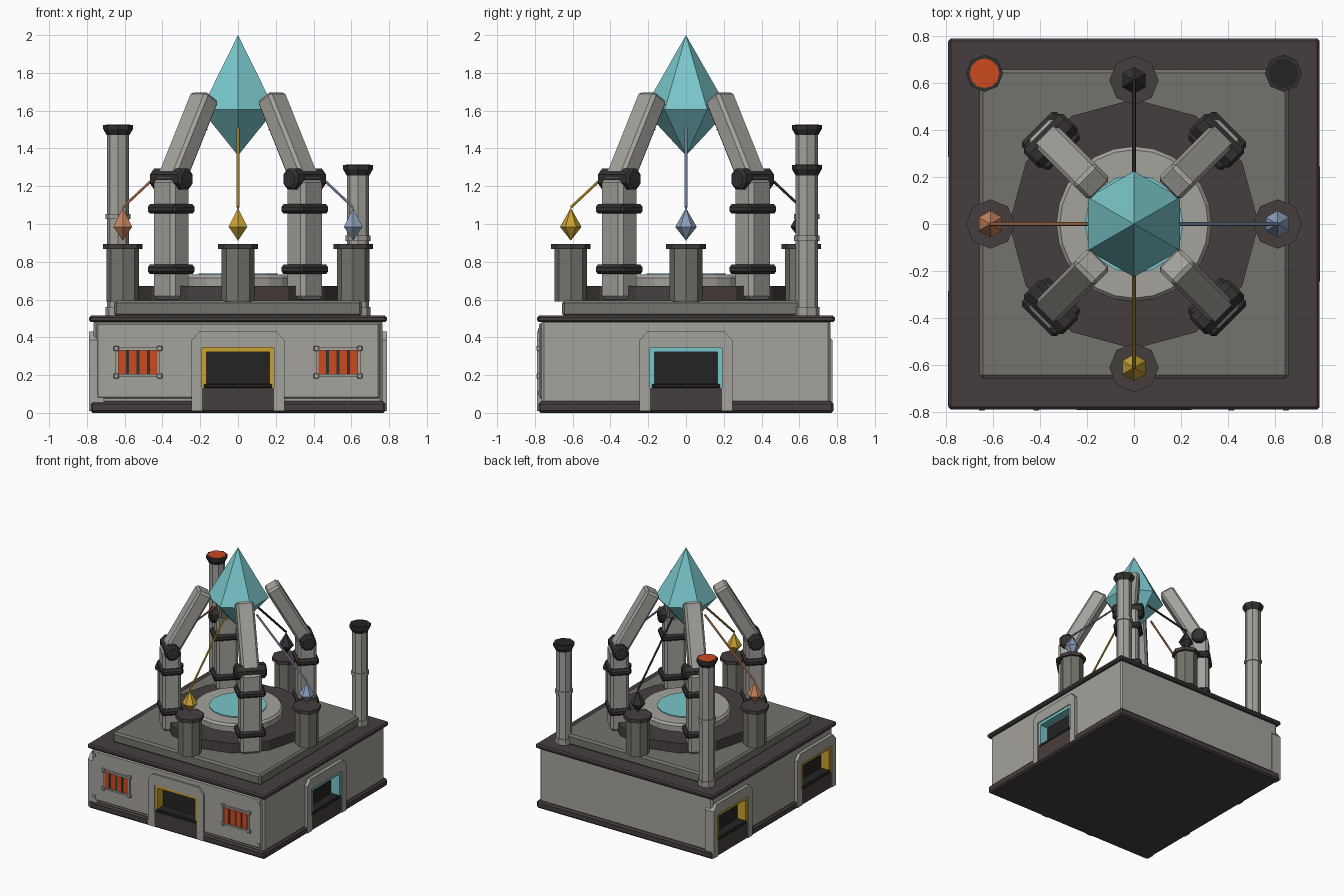
import bpy, bmesh, math
from mathutils import Matrix, Vector

cube = bpy.data.objects.get("Cube")
if cube:
    bpy.data.objects.remove(cube, do_unlink=True)


def material(name, *rgb):
    m = bpy.data.materials.new(name)
    m.use_nodes = True
    m.diffuse_color = (*rgb, 1)
    m.node_tree.nodes["Principled BSDF"].inputs["Base Color"].default_value = (*rgb, 1)
    return m


STONE = material("pale_stone", .37, .36, .33)
SLATE = material("slate", .17, .175, .147)
DARK = material("dark_brown", .062, .048, .047)
IRON = material("iron", .034, .030, .029)
BLACK = material("black", .017, .017, .017)
TEAL = material("teal_crystal", .19, .56, .59)
GOLD = material("gold", .58, .36, .03)
COPPER = material("copper", .56, .23, .11)
SILVER = material("silver_blue", .26, .35, .50)
ORANGE = material("ember_orange", .60, .07, .015)


def turn(deg, axis='Z'):
    return Matrix.Rotation(math.radians(deg), 4, axis)


def move(x, y, z):
    return Matrix.Translation((x, y, z))


def finish(name, bm, mat, mx):
    bmesh.ops.recalc_face_normals(bm, faces=bm.faces)
    bm.transform(mx)
    me = bpy.data.meshes.new(name)
    bm.to_mesh(me)
    bm.free()
    me.materials.append(mat)
    ob = bpy.data.objects.new(name, me)
    bpy.context.collection.objects.link(ob)
    return ob


def box(name, x, y, z, mat, mx=Matrix(), bevel=0):
    """Box from (min, max) pairs."""
    bm = bmesh.new()
    bmesh.ops.create_cube(bm, size=1)
    for v in bm.verts:
        v.co = [lo + (hi - lo) * (c + .5) for (lo, hi), c in zip((x, y, z), v.co)]
    if bevel:
        bmesh.ops.bevel(bm, geom=bm.edges[:], offset=bevel, segments=1, affect='EDGES')
    return finish(name, bm, mat, mx)


def stack(name, profile, sides, mat, mx=Matrix(), spin=0):
    """Faceted solid from (radius, height) steps; zero radius makes a point."""
    bm = bmesh.new()
    rings = []
    for r, z in profile:
        angles = [math.radians(spin) + math.tau * i / sides for i in range(sides)]
        pts = [(r * math.cos(a), r * math.sin(a), z) for a in angles]
        rings.append([bm.verts.new(p) for p in pts] if r else [bm.verts.new((0, 0, z))])
    for a, b in zip(rings, rings[1:]):
        for i in range(sides):
            j = (i + 1) % sides
            quad = [a[i % len(a)], a[j % len(a)], b[j % len(b)], b[i % len(b)]]
            bm.faces.new(list(dict.fromkeys(quad)))
    for end in (rings[0], rings[-1]):
        if len(end) > 2:
            bm.faces.new(end)
    return finish(name, bm, mat, mx)


def arch(name, outline, front, back, mat, mx):
    """Half outline (x, z) mirrored into a U shape and extruded in depth."""
    pts = outline + [(-x, z) for x, z in reversed(outline)]
    n, h = len(pts), len(pts) // 2
    bm = bmesh.new()
    f = [bm.verts.new((x, front, z)) for x, z in pts]
    b = [bm.verts.new((x, back, z)) for x, z in pts]
    for i in range(n):
        j = (i + 1) % n
        bm.faces.new((f[i], f[j], b[j], b[i]))
    for ring in (f, b):
        bm.faces.new(ring)
    return finish(name, bm, mat, mx)


def square(name, half, z, mat, bevel):
    return box(name, (-half, half), (-half, half), z, mat, bevel=bevel)


# Base block, trims and platform
square("base_trim", .782, (0, .06), DARK, .012)
walls = square("base_walls", .765, (.05, .49), STONE, .012)
panel = box("front_panel", (-.75, .75), (-.777, -.755), (.075, .475), STONE, bevel=.008)
square("roof_slab", .788, (.48, .515), DARK, .01)
square("platform", .656, (.51, .595), SLATE, .014)

for x in (-.73, .73):
    for z in (.105, .437):
        box("panel_bolt", (x - .011, x + .011), (-.784, -.77), (z - .011, z + .011), STONE)


# Doorways: one front, one right-hand wall, two on the opposite wall
def doorway(angle, offset, metal):
    mx = turn(angle) @ move(offset, 0, 0)
    cutter = box("doorway_cutter", (-.19, .19), (-.9, -.7), (.1, .345), BLACK, mx)
    for target in (walls, panel):
        mod = target.modifiers.new("doorway", 'BOOLEAN')
        mod.object, mod.solver = cutter, 'EXACT'
        with bpy.context.temp_override(object=target, active_object=target):
            bpy.ops.object.modifier_apply(modifier=mod.name)
    bpy.data.objects.remove(cutter, do_unlink=True)
    outer = [(.19, .01), (.245, .01), (.245, .385), (.205, .43)]
    arch("door_surround", [(.19, .345), *outer], -.79, -.71, STONE, mx)
    arch("door_trim", [(.167, .322), (.167, .13), (.19, .13), (.19, .345)],
         -.782, -.71, metal, mx)
    box("door_back", (-.19, .19), (-.71, -.7), (.1, .345), BLACK, mx)
    box("door_sill", (-.19, .19), (-.785, -.7), (.012, .132), DARK, mx)
    box("door_roller", (-.18, .18), (-.787, -.7), (.13, .155), BLACK, mx, .006)


doorway(0, 0, GOLD)
doorway(90, 0, TEAL)
for offset in (-.53, .53):
    doorway(-90, offset, GOLD)

# Glowing vents on the front
for side in (-1, 1):
    mx = move(side * .53, 0, .268)
    box("vent_back", (-.108, .108), (-.782, -.77), (-.066, .066), IRON, mx)
    for i in range(4):
        x = -.083 + i * .0553
        box("vent_bar", (x - .02, x + .02), (-.787, -.775), (-.062, .062), ORANGE, mx)
    for s in (-1, 1):
        lo, hi = sorted((s * .064, s * .077))
        box("vent_frame", (-.118, .118), (-.788, -.77), (lo, hi), STONE, mx)
        lo, hi = sorted((s * .105, s * .118))
        box("vent_frame", (lo, hi), (-.788, -.77), (-.077, .077), STONE, mx)
        for t in (-1, 1):
            corner = mx @ move(s * .115, 0, t * .073)
            box("vent_bolt", (-.014, .014), (-.792, -.77), (-.014, .014), STONE, corner, .004)

# Central dais
stack("dais_lower", [(.53, .59), (.53, .672)], 12, DARK)
stack("dais_upper", [(.33, .67), (.33, .715), (.315, .732)], 24, STONE)
stack("dais_light", [(.21, .72), (.21, .739)], 16, TEAL)

# Great crystal
stack("great_crystal", [(0, 1.362), (.225, 1.605), (0, 2)], 6, TEAL, spin=90)

# Pedestals with small crystals and rods reaching to the great crystal
for angle, mat, label in ((-90, GOLD, "gold"), (0, SILVER, "silver"),
                          (90, IRON, "iron"), (180, COPPER, "copper")):
    spot = turn(angle) @ move(.61, 0, 0)
    stack("pedestal", [(.087, .59), (.087, .875)], 8, SLATE, spot)
    stack("pedestal_cap", [(.105, .868), (.105, .895)], 8, DARK, spot)
    centre = spot.to_translation()
    stack(label + "_crystal", [(0, .912), (.057, .985), (0, 1.085)], 6, mat,
          Matrix.Translation(centre), 90)
    start = turn(angle) @ Vector((.61, 0, 1.088))
    reach = turn(angle) @ Vector((.165, 0, 1.505)) - start
    aim = Matrix.Translation(start) @ reach.to_track_quat('Z', 'Y').to_matrix().to_4x4()
    stack(label + "_rod", [(.008, 0), (.008, reach.length)], 6, mat, aim)

# Four jointed arms on the diagonals
for k in range(4):
    mx = turn(45 + 90 * k) @ move(.5, 0, 0)
    box("arm_post", (-.068, .068), (-.08, .08), (.6, 1.24), STONE, mx, .02)
    for z in (.76, 1.08):
        box("arm_band", (-.083, .083), (-.105, .105), (z - .025, z + .025), IRON, mx, .014)
    joint = mx @ move(0, 0, 1.238) @ turn(90, 'X')
    stack("arm_joint", [(.045, -.118), (.06, -.105), (.06, .105), (.045, .118)],
          8, IRON, joint, 22.5)
    lean = mx @ move(0, 0, 1.23) @ turn(-29.5, 'Y')
    box("arm_beam", (-.056, .056), (-.066, .066), (-.03, .512), STONE, lean, .016)


# Chimneys at the back corners
def chimney(x, top, collar, glow):
    spot = move(x, .64, 0)
    stack("chimney", [(.059, .51), (.059, top - .04)], 8, STONE, spot)
    stack("chimney_foot", [(.067, .51), (.067, .56)], 8, STONE, spot)
    stack("chimney_collar", [(.067, collar - .014), (.067, collar + .014)], 8, STONE, spot)
    stack("chimney_cap", [(.06, top - .055), (.079, top - .022), (.079, top)], 8, IRON, spot)
    stack("chimney_mouth", [(.063, top - .01), (.063, top + .003)], 12, glow, spot)


chimney(-.635, 1.525, 1.04, ORANGE)
chimney(.635, 1.312, .925, BLACK)
